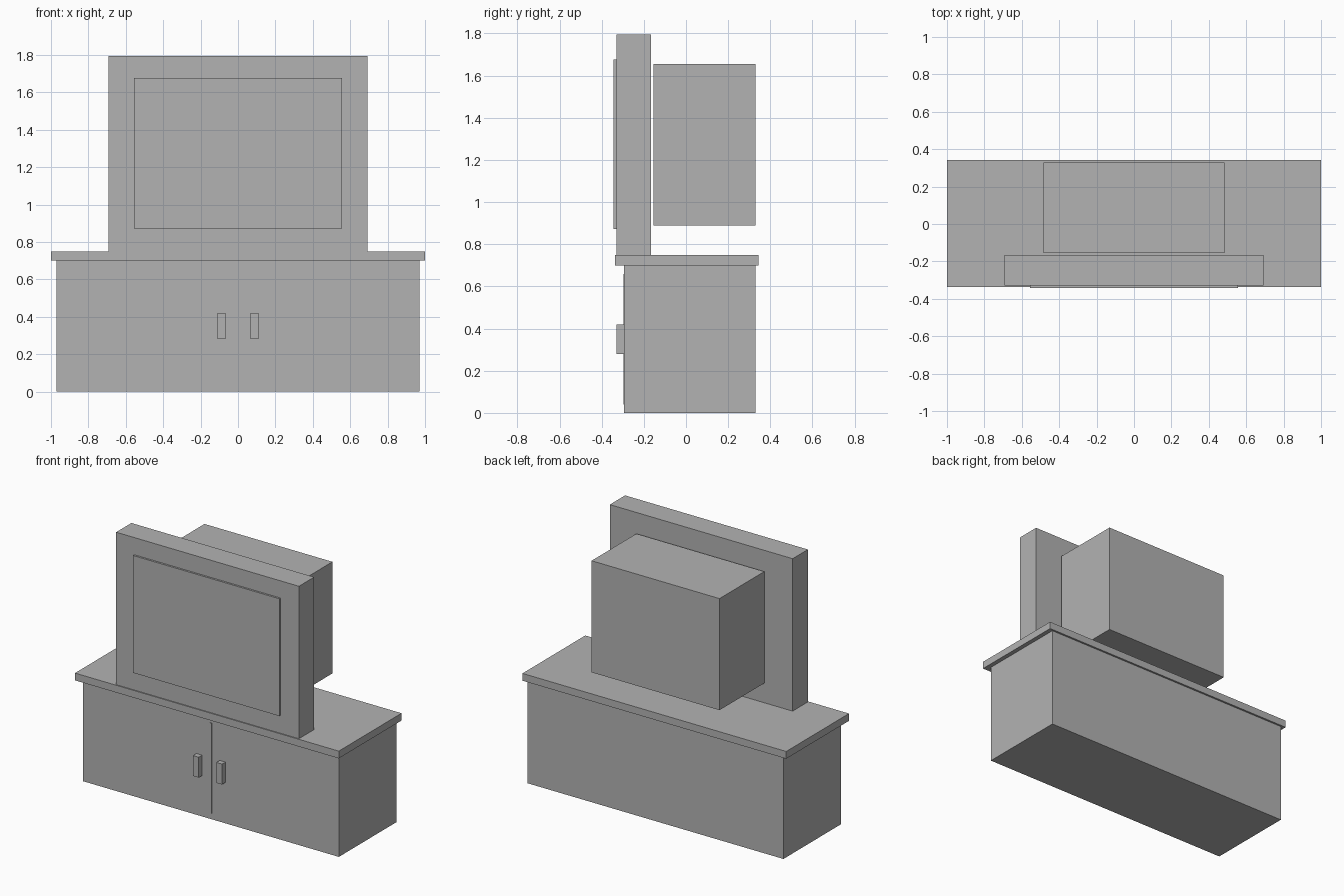
import bpy

if "Cube" in bpy.data.objects:
    bpy.data.objects.remove(bpy.data.objects["Cube"])

grey = bpy.data.materials.new("plain grey")
grey.diffuse_color = (0.45, 0.45, 0.45, 1)
grey.use_nodes = True
grey.node_tree.nodes["Principled BSDF"].inputs["Base Color"].default_value = grey.diffuse_color


def box(name, x, y, z):
    """Box from (min, max) ranges on each axis."""
    bpy.ops.mesh.primitive_cube_add(size=1, location=[sum(r) / 2 for r in (x, y, z)])
    ob = bpy.context.object
    ob.name = name
    ob.scale = [r[1] - r[0] for r in (x, y, z)]
    bpy.ops.object.transform_apply(location=False, rotation=False, scale=True)
    ob.data.materials.append(grey)
    return ob


# Cabinet with overhanging top
box("cabinet", (-0.97, 0.97), (-0.293, 0.33), (0, 0.70))
box("cabinet_top", (-1, 1), (-0.337, 0.343), (0.70, 0.75))

# Door divider strip and a handle on each side of it
box("door_divider", (-0.008, 0.008), (-0.297, -0.29), (0.04, 0.66))
for side, name in ((-1, "left_handle"), (1, "right_handle")):
    box(name, sorted((side * 0.067, side * 0.11)), (-0.33, -0.293), (0.28, 0.42))

# Television: front frame, raised screen and the separate rear housing
box("television_frame", (-0.693, 0.693), (-0.33, -0.165), (0.75, 1.795))
box("screen", (-0.555, 0.555), (-0.343, -0.33), (0.873, 1.677))
box("rear_housing", (-0.485, 0.485), (-0.155, 0.33), (0.89, 1.655))
